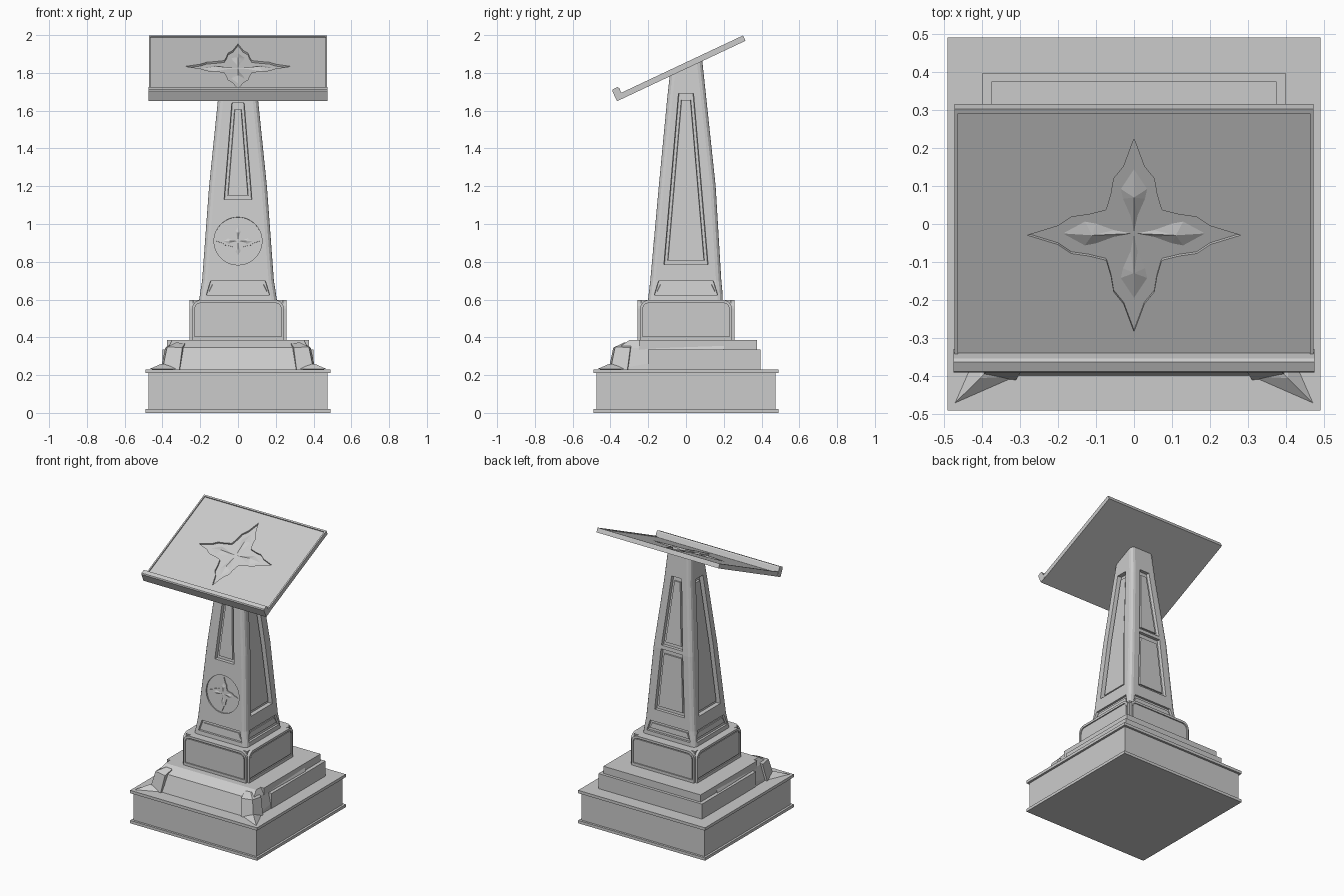
import bpy, bmesh, math
from mathutils import Matrix, Vector

if "Cube" in bpy.data.objects:
    bpy.data.objects.remove(bpy.data.objects["Cube"])

I = Matrix.Identity(4)
T = Matrix.Translation


def R(deg, axis):
    return Matrix.Rotation(math.radians(deg), 4, axis)


def finish(bm, name, mat=I):
    bmesh.ops.transform(bm, matrix=mat, verts=bm.verts)
    bmesh.ops.recalc_face_normals(bm, faces=bm.faces)
    me = bpy.data.meshes.new(name)
    bm.to_mesh(me)
    bm.free()
    ob = bpy.data.objects.new(name, me)
    bpy.context.collection.objects.link(ob)
    return ob


def loft(name, rings, mat=I):
    """Closed solid through rings with equal point counts."""
    bm = bmesh.new()
    rs = [[bm.verts.new(p) for p in r] for r in rings]
    n = len(rs[0])
    for a, b in zip(rs, rs[1:]):
        for i in range(n):
            bm.faces.new((a[i], a[(i + 1) % n], b[(i + 1) % n], b[i]))
    bm.faces.new(rs[0][::-1])
    bm.faces.new(rs[-1])
    return finish(bm, name, mat)


def prism(name, outline, z0, z1, mat=I, s=1.0):
    return loft(name, [[(x * s, y * s, z) for x, y in outline] for z in (z0, z1)], mat)


def box(name, x0, x1, y0, y1, z0, z1, mat=I):
    return prism(name, [(x0, y0), (x1, y0), (x1, y1), (x0, y1)], z0, z1, mat)


def hull(name, pts):
    bm = bmesh.new()
    for p in pts:
        bm.verts.new(p)
    bmesh.ops.convex_hull(bm, input=bm.verts)
    return finish(bm, name)


def gem(name, outline, apex, h, base, mat, s):
    """Low faceted relief: outline fanned to a raised apex."""
    bm = bmesh.new()
    vs = [bm.verts.new((x * s, y * s, base)) for x, y in outline]
    top = bm.verts.new((apex * s, 0, base + h))
    for i in range(len(vs)):
        bm.faces.new((vs[i], vs[(i + 1) % len(vs)], top))
    bm.faces.new(vs[::-1])
    return finish(bm, name, mat)


def cut(ob, cutters):
    bpy.context.view_layer.objects.active = ob
    for c in cutters:
        c.hide_render = True
        m = ob.modifiers.new("cut", 'BOOLEAN')
        m.object, m.operation, m.solver = c, 'DIFFERENCE', 'EXACT'
        bpy.ops.object.modifier_apply(modifier=m.name)
        bpy.data.objects.remove(c)


# Base slab with two flanges
box("base_core", -.475, .475, -.475, .475, .005, .225)
for n, z in (("base_foot_rim", 0), ("base_top_rim", .21)):
    box(n, -.49, .49, -.49, .49, z, z + .02)

# Stepped block at the back, sloping skirt at the front
box("step_lower", -.4, .4, -.2, .395, .22, .335)
box("step_upper", -.375, .375, -.25, .375, .3, .385)
hull("front_skirt", [(s * x, y, z) for s in (-1, 1) for x, y, z in (
    (.395, -.4, .225), (.4, .2, .225), (.37, -.36, .345), (.385, .2, .335),
    (.35, -.3, .385), (.36, .2, .385))])

# Corner claws with pointed spurs
for s in (-1, 1):
    hull("claw", [(s * x, y, z) for x, y, z in (
        (.29, -.29, .225), (.31, -.41, .23), (.41, -.31, .23), (.4, -.4, .23),
        (.295, -.385, .345), (.385, -.295, .345), (.375, -.375, .35),
        (.28, -.33, .37), (.33, -.28, .37), (.33, -.33, .372))])
    hull("claw_spur", [(s * x, y, z) for x, y, z in (
        (.47, -.47, .232), (.31, -.4, .232), (.4, -.31, .232),
        (.405, -.405, .26), (.36, -.36, .26), (.36, -.36, .225))])

# Plinth: core with an arched framed plate on each side
def arch(w, z0, z1, r):
    pts = [(-w, z0), (w, z0)]
    for a in range(0, 91, 18):
        pts.append((w - r + r * math.cos(math.radians(a)), z1 - r + r * math.sin(math.radians(a))))
    return pts + [(-x, z) for x, z in pts[:1:-1]]


box("plinth_core", -.237, .237, -.237, .237, .38, .598)
for k in range(4):
    m = R(90 * k, 'Z') @ R(90, 'X')
    p = prism("plinth_plate", arch(.242, .38, .598, .045), .2, .257, m)
    cut(p, [prism("cutter", arch(.23, .405, .582, .035), .249, .3, m)])
    prism("plinth_panel", arch(.223, .412, .575, .03), .24, .254, m)

# Board frame: local y runs up the slope, local z is its normal
TILT = 25.2
BM = T((0, -.365, 1.65)) @ R(TILT, 'X')
L = .7515


def under(y):
    return 1.65 + (y + .365) * math.tan(math.radians(TILT))


# Shaft rings: z, half width in x, front, back
RINGS = [(.59, .207, .202, .195), (.65, .198, .195, .192), (.7, .19, .189, .187), (1.2, .153, .144, .157),
         (1.66, .106, .1, .108), (1.82, .092, .086, .086)]


def depth(k, z):
    c = (2, 1, 3, 1)[k]
    for a, b in zip(RINGS, RINGS[1:]):
        if z <= b[0]:
            t = (z - a[0]) / (b[0] - a[0])
            return a[c] + (b[c] - a[c]) * t


def shaft_ring(z, hx, f, b, top=False):
    r, pts = .028, []
    for q, (cx, cy) in enumerate(((hx - r, b - r), (r - hx, b - r), (r - hx, r - f), (hx - r, r - f))):
        for a in (0, 30, 60, 90):
            t = math.radians(90 * q + a)
            x, y = cx + r * math.cos(t), cy + r * math.sin(t)
            pts.append((x, y, under(y) + .004 if top else z))
    return pts


shaft = loft("shaft", [shaft_ring(*r, top=(r[0] == 1.82)) for r in RINGS])


def strip(name, k, z0, w0, z1, w1, din, dout, shrink=0.0):
    """Tapered panel that follows shaft side k between two depths."""
    zs = [z0] + [r[0] for r in RINGS if z0 < r[0] < z1] + [z1]
    rings = []
    for z in zs:
        w = w0 + (w1 - w0) * (z - z0) / (z1 - z0)
        d, v = depth(k, z), w - shrink
        rings.append([(-v, -d + din, z), (v, -d + din, z), (w, -d - dout, z), (-w, -d - dout, z)])
    return loft(name, rings, R(90 * k, 'Z'))


# Sunken shaft panels: side, z0, half width, z1, half width, depth
PANELS = [(k, .625, .172, .697, .15, .015) for k in range(4)]
PANELS += [(0, 1.13, .077, 1.64, .036, .025), (2, .78, .118, 1.2, .087, .022), (2, 1.225, .085, 1.7, .042, .022),
           (1, .785, .12, 1.69, .043, .03), (3, .785, .12, 1.69, .043, .03)]
DISC = T((0, -depth(0, .91), .91)) @ R(90 - 5.1, 'X')
circle = [(.127 * math.cos(i * math.tau / 40), .127 * math.sin(i * math.tau / 40)) for i in range(40)]
cut(shaft, [strip("cutter", k, a, w, b, v, d, .03, .006) for k, a, w, b, v, d in PANELS]
    + [prism("cutter", circle, -.01, .05, DISC)])
for k, a, w, b, v, d in PANELS:
    foot = a < .7
    e, g = (.018, .02) if foot else (.022, .025)
    strip("shaft_panel", k, a + e, w - g, b - e * (1 if foot else 1.5), v - g * .8, d + .003, -d * .5, -.003)

# Four-pointed flower ornament
half = [(.28, 0), (.2, .027), (.165, .053), (.12, .06), (.075, .072)]
arm = [(x, -y) for x, y in half[:0:-1]] + half
star = [(x * c - y * s, x * s + y * c) for c, s in ((1, 0), (0, 1), (-1, 0), (0, -1)) for x, y in arm]
petal = [(0, 0), (.05, -.01), (.1, -.03), (.13, -.036), (.19, 0), (.13, .036), (.1, .03), (.05, .01)]


def petals(mat, s, base, h):
    for k in range(4):
        gem("petal", petal, .11, h, base, mat @ R(90 * k, 'Z'), s)


prism("medallion_star", star, -.012, -.004, DISC, .41)
petals(DISC, .41, -.0045, .006)

# Reading board with thin rim, book lip and sunken flower
W = .472
board = box("board", -W, W, 0, L, 0, .024, BM)
FLOWER = BM @ T((0, .382, .024))
cut(board, [prism("cutter", star, -.011, .05, FLOWER)])
petals(FLOWER, 1, -.0115, .012)
for s in (-1, 1):
    x = sorted((s * W, s * (W - .01)))
    box("board_side_rim", x[0], x[1], .03, L, .02, .031, BM)
box("board_top_rim", -W, W, L - .012, L, .02, .031, BM)
lip = [(0, 0), (.04, 0), (.04, .058), (.034, .067), (.006, .067), (0, .06)]
loft("board_lip", [[(x, y, z) for y, z in lip] for x in (-W - .002, W + .002)], BM)
